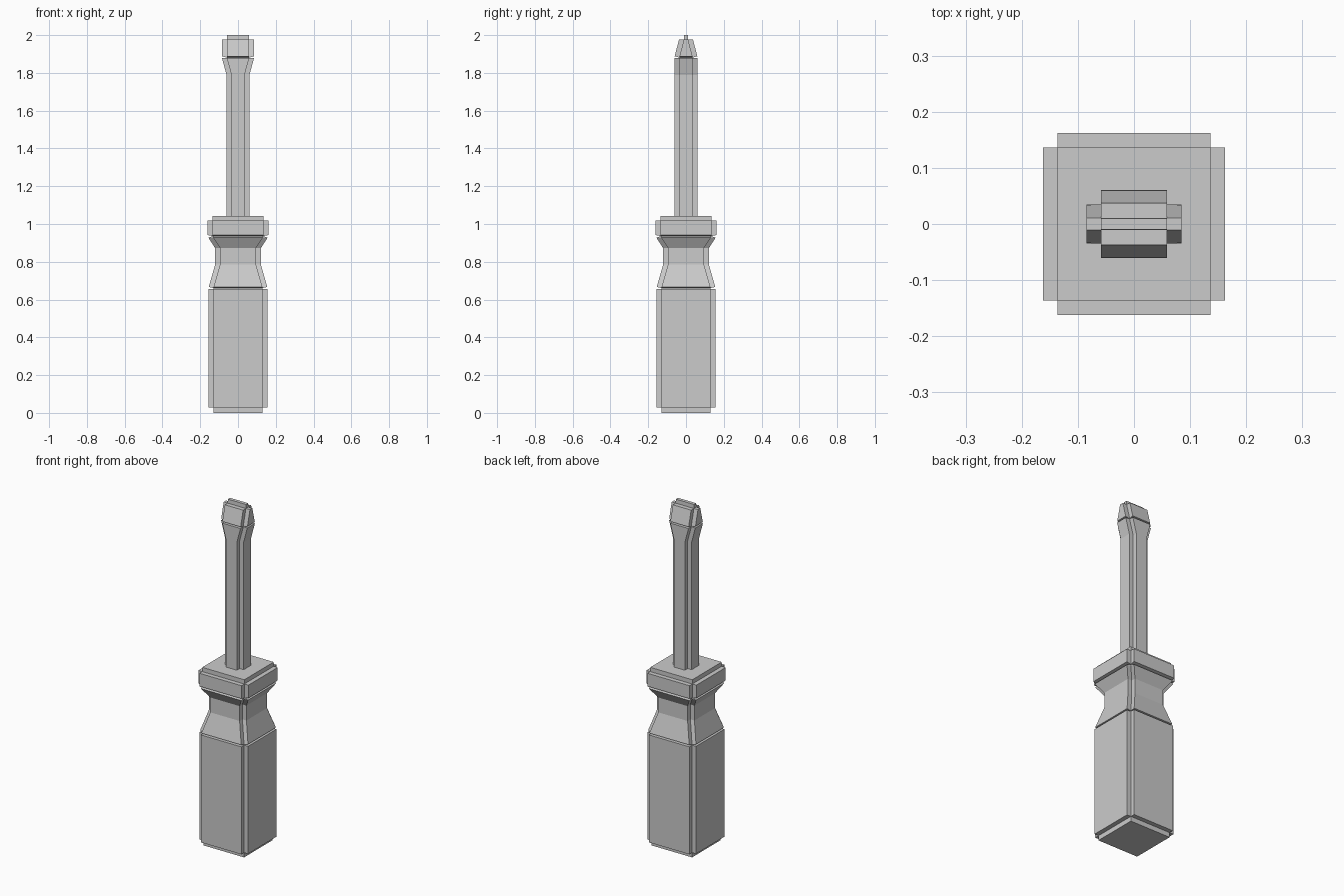
import bpy, bmesh

if "Cube" in bpy.data.objects:
    bpy.data.objects.remove(bpy.data.objects["Cube"])

NOTCH = 0.026  # depth of the stepped corners


def section(z, hx, hy, full, n):
    """Ring at height z: a notched-corner cross (full) or just its inner square."""
    ix, iy = hx - n, hy - n
    ox, oy = (hx, hy) if full else (ix, iy)
    quarter = [(ox, iy), (ix, iy), (ix, oy)]
    ring = quarter + [(-x, y) for x, y in reversed(quarter)]
    ring += [(-x, -y) for x, y in ring]
    return [(x, y, z) for x, y in ring]


def loft(name, levels, n=NOTCH):
    """Skin a closed solid through levels of (z, half x, half y, full section)."""
    bm = bmesh.new()
    rings = [[bm.verts.new(p) for p in section(*lv, n)] for lv in levels]
    for a, b in zip(rings, rings[1:]):
        for i in range(12):
            j = (i + 1) % 12
            bm.faces.new((a[i], a[j], b[j], b[i]))
    bm.faces.new(rings[0][::-1])
    bm.faces.new(rings[-1])
    bmesh.ops.remove_doubles(bm, verts=bm.verts, dist=1e-5)
    bmesh.ops.recalc_face_normals(bm, faces=bm.faces)
    mesh = bpy.data.meshes.new(name)
    bm.to_mesh(mesh)
    bm.free()
    obj = bpy.data.objects.new(name, mesh)
    bpy.context.collection.objects.link(obj)


def square_levels(rows):
    return [(z, h, h, full) for z, h, full in rows]


# Handle: straight grip, waisted neck and flare
loft("handle", square_levels([
    (0.0, 0.157, False), (0.028, 0.157, False),
    (0.028, 0.157, True), (0.657, 0.157, True),
    (0.657, 0.157, False), (0.661, 0.157, False),
    (0.667, 0.155, True), (0.785, 0.121, True),
    (0.872, 0.121, True), (0.928, 0.157, True),
    (0.937, 0.157, False), (0.945, 0.157, False)]))

# Collar between handle and shaft
loft("collar", square_levels([
    (0.936, 0.162, False), (0.942, 0.162, True),
    (1.018, 0.162, True), (1.018, 0.162, False),
    (1.043, 0.162, False)]))

# Shaft, widening sideways towards the tip
loft("shaft", [
    (1.02, 0.061, 0.061, False), (1.025, 0.061, 0.061, True),
    (1.79, 0.061, 0.061, True), (1.879, 0.085, 0.061, True),
    (1.879, 0.085, 0.061, False), (1.884, 0.085, 0.061, False)])

# Flat tip, thinning front to back
loft("tip", [
    (1.881, 0.085, 0.061, False), (1.888, 0.085, 0.06, True),
    (1.977, 0.085, 0.037, True), (1.977, 0.085, 0.037, False),
    (2.0, 0.085, 0.036, False)])
